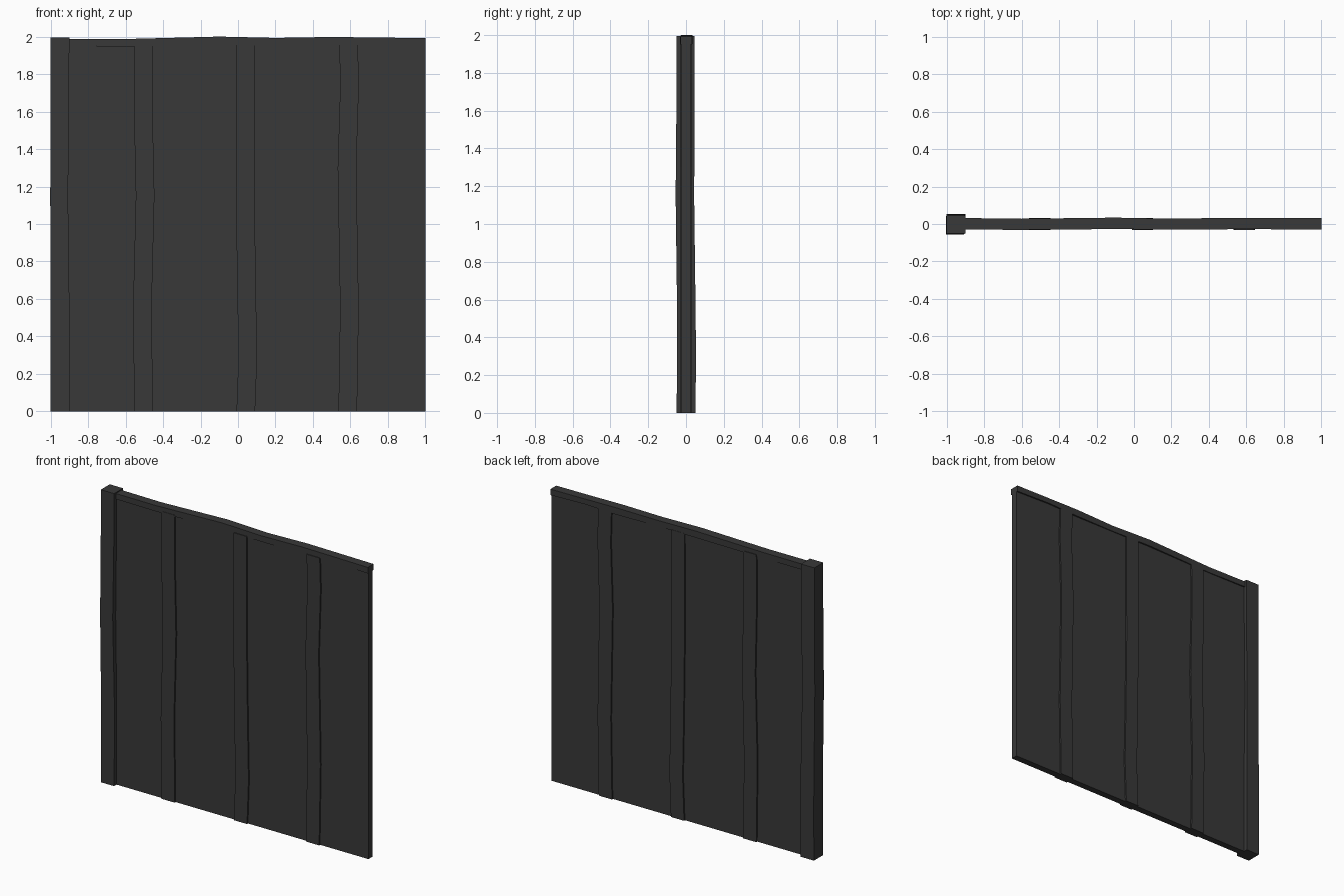
import bpy, bmesh

if "Cube" in bpy.data.objects:
    bpy.data.objects.remove(bpy.data.objects["Cube"])

mat = bpy.data.materials.new("dark_wood")
mat.diffuse_color = (0.04, 0.04, 0.04, 1)
mat.use_nodes = True
mat.node_tree.nodes["Principled BSDF"].inputs["Base Color"].default_value = mat.diffuse_color


def finish(name, bm):
    bmesh.ops.recalc_face_normals(bm, faces=bm.faces)
    me = bpy.data.meshes.new(name)
    bm.to_mesh(me)
    bm.free()
    me.materials.append(mat)
    ob = bpy.data.objects.new(name, me)
    bpy.context.collection.objects.link(ob)
    return ob


def loft(name, rings):
    """Square timber skinned through a list of four-cornered rings."""
    bm = bmesh.new()
    vs = [[bm.verts.new(p) for p in r] for r in rings]
    for a, b in zip(vs, vs[1:]):
        for i in range(4):
            j = (i + 1) % 4
            bm.faces.new((a[i], a[j], b[j], b[i]))
    bm.faces.new(vs[0])
    bm.faces.new(vs[-1])
    return finish(name, bm)


def upright(name, stations):
    """Stations: z, left x, right x, front y, back y."""
    loft(name, [[(l, f, z), (r, f, z), (r, b, z), (l, b, z)]
                for z, l, r, f, b in stations])


# Thin wall panel
bm = bmesh.new()
bmesh.ops.create_cube(bm, size=1)
for v in bm.verts:
    v.co.x = 0.025 + v.co.x * 1.95
    v.co.y *= 0.045
    v.co.z = 0.985 + v.co.z * 1.97
finish("wall_panel", bm)

# Corner post
upright("corner_post", [
    (0.0, -1.0, -0.9, -0.05, 0.05),
    (0.3, -1.0, -0.9, -0.047, 0.053),
    (0.6, -1.0, -0.9, -0.048, 0.05),
    (1.15, -1.002, -0.907, -0.055, 0.043),
    (1.6, -1.0, -0.902, -0.051, 0.046),
    (1.995, -1.0, -0.9, -0.05, 0.046)])

# Three slightly bent studs, each proud of the panel on both faces
studs = {
    "left_stud": [(0, -0.553), (0.55, -0.56), (1.15, -0.545), (1.65, -0.556), (1.96, -0.553)],
    "middle_stud": [(0, -0.008), (0.3, 0.003), (0.65, -0.004), (1.2, -0.011), (1.96, -0.01)],
    "right_stud": [(0, 0.536), (0.55, 0.545), (1.3, 0.532), (1.75, 0.546), (1.96, 0.54)],
}
for name, pts in studs.items():
    upright(name, [(z, x, x + 0.099, -0.033, 0.033) for z, x in pts])

# Top rail: x, bottom z, top z, front y, back y
rail = [
    (-0.92, 1.95, 1.988, -0.03, 0.032),
    (-0.6, 1.947, 1.987, -0.031, 0.028),
    (-0.1, 1.955, 2.0, -0.027, 0.034),
    (0.2, 1.953, 1.993, -0.03, 0.028),
    (0.5, 1.951, 1.998, -0.028, 0.033),
    (0.73, 1.959, 1.995, -0.028, 0.033),
    (1.0, 1.951, 1.992, -0.03, 0.032)]
loft("top_rail", [[(x, f, b), (x, k, b), (x, k, t), (x, f, t)]
                  for x, b, t, f, k in rail])
